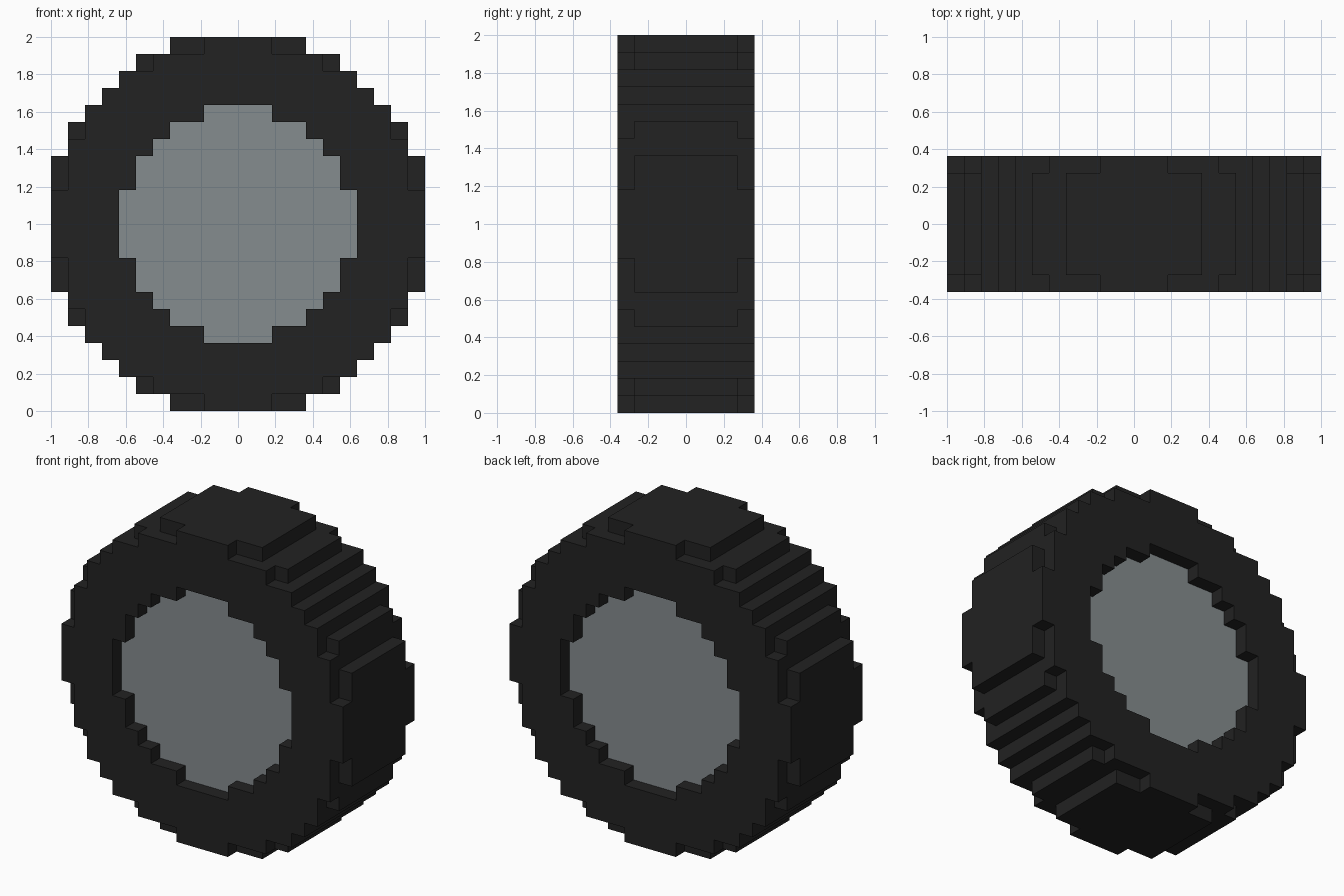
import bpy, bmesh, math
from mathutils import Vector

if "Cube" in bpy.data.objects:
    bpy.data.objects.remove(bpy.data.objects["Cube"])

U = 1 / 11                                        # size of one block
# Half-widths in blocks for each row, counted from the axle outwards
TREAD = [11, 11, 11, 11, 10, 10, 9, 8, 7, 6, 4]   # middle of the tyre
SIDEWALL = [11, 11, 10, 10, 10, 9, 9, 8, 7, 5, 2] # outermost layer, notched
RIM = [7, 7, 6, 6, 5, 4, 2]                       # hub outline


def material(name, rgb):
    m = bpy.data.materials.new(name)
    m.diffuse_color = (*rgb, 1)
    m.use_nodes = True
    m.node_tree.nodes["Principled BSDF"].inputs["Base Color"].default_value = m.diffuse_color
    return m


def inside(profile, x, z):
    """Is block (x, z) within the mirrored stepped outline?"""
    col, row = (int(abs(v + 0.5)) for v in (x, z))
    return row < len(profile) and col < profile[row]


def part_at(x, y, z):
    """Which part fills this block, if any."""
    outer_layer = y in (-4, 3)
    if not -4 <= y <= 3:
        return None
    if inside(RIM, x, z):
        return None if outer_layer else "hub"     # hub sits one block deep
    return "tyre" if inside(SIDEWALL if outer_layer else TREAD, x, z) else None


def build(name, mat):
    """Skin the exposed block sides of one part and merge flat areas."""
    bm = bmesh.new()
    for x in range(-11, 11):
        for y in range(-4, 4):
            for z in range(-11, 11):
                if part_at(x, y, z) != name:
                    continue
                centre = Vector((x + 0.5, y + 0.5, z + 0.5))
                for axis in range(3):
                    for s in (-1, 1):
                        n = Vector((0, 0, 0))
                        n[axis] = s
                        if part_at(x + int(n.x), y + int(n.y), z + int(n.z)):
                            continue
                        a = Vector((0, 0, 0))
                        a[(axis + 1) % 3] = 0.5
                        b = n.cross(a)
                        mid = centre + n * 0.5
                        bm.faces.new([bm.verts.new((mid + c) * U + Vector((0, 0, 1)))
                                      for c in (-a - b, a - b, a + b, b - a)])
    bmesh.ops.remove_doubles(bm, verts=bm.verts[:], dist=0.001)
    bmesh.ops.dissolve_limit(bm, angle_limit=math.radians(1),
                             verts=bm.verts[:], edges=bm.edges[:])
    mesh = bpy.data.meshes.new(name)
    bm.to_mesh(mesh)
    bm.free()
    mesh.materials.append(mat)
    bpy.context.collection.objects.link(bpy.data.objects.new(name, mesh))


# Rubber tyre with notched tread edges, and the recessed hub discs
build("tyre", material("black rubber", (0.016, 0.016, 0.016)))
build("hub", material("grey metal", (0.235, 0.265, 0.275)))
